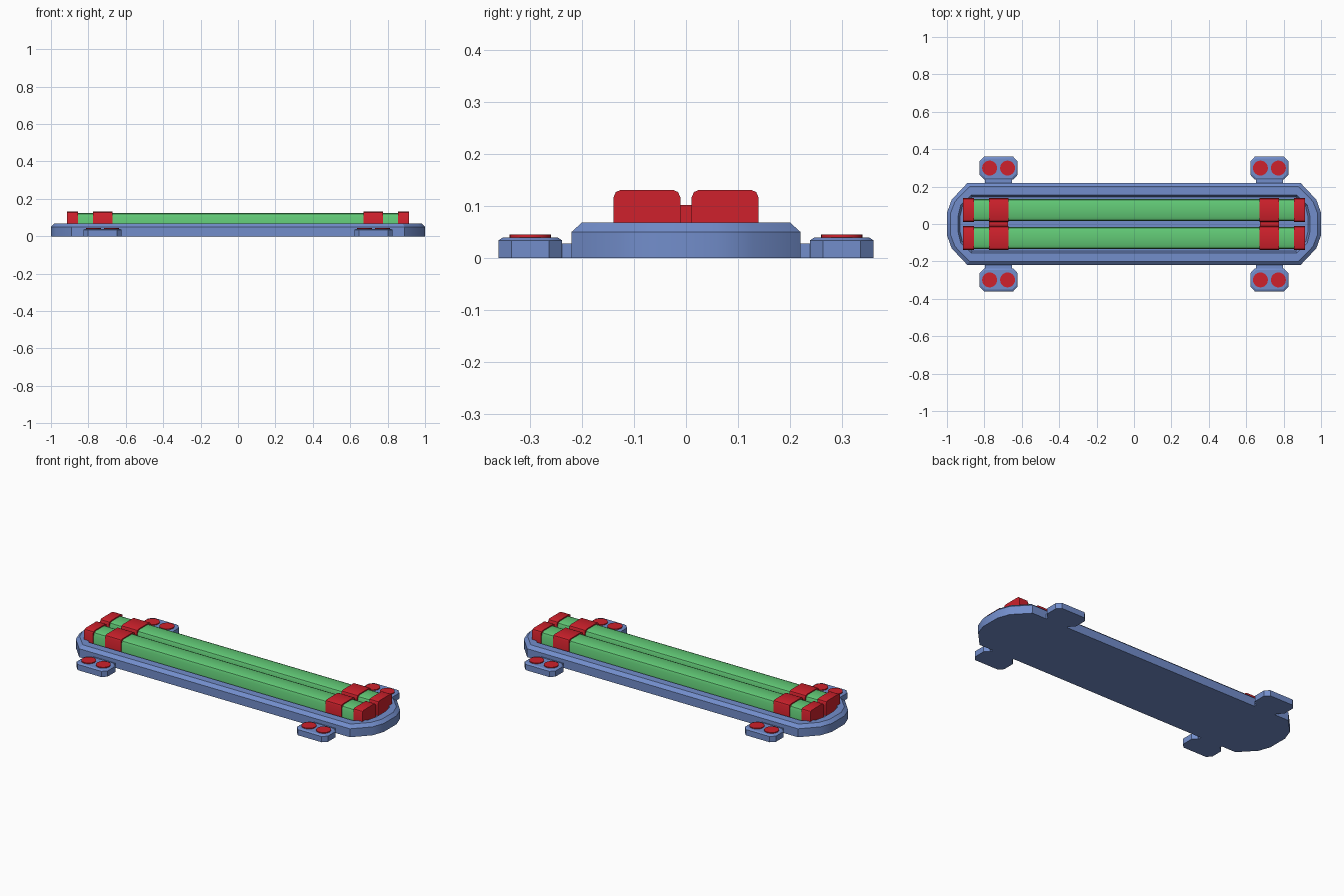
import bpy, bmesh

if "Cube" in bpy.data.objects:
    bpy.data.objects.remove(bpy.data.objects["Cube"])

def material(name, color):
    m = bpy.data.materials.new(name)
    m.diffuse_color = color
    m.use_nodes = True
    m.node_tree.nodes["Principled BSDF"].inputs["Base Color"].default_value = m.diffuse_color
    return m

BLUE = material("blue", (0.17, 0.27, 0.60, 1))
GREEN = material("green", (0.12, 0.58, 0.18, 1))
RED = material("red", (0.62, 0.015, 0.025, 1))

def finish(bm, name, mat, angle=0.5):
    bmesh.ops.recalc_face_normals(bm, faces=bm.faces)
    me = bpy.data.meshes.new(name)
    bm.to_mesh(me)
    bm.free()
    ob = bpy.data.objects.new(name, me)
    bpy.context.collection.objects.link(ob)
    me.materials.append(mat)
    bpy.ops.object.select_all(action='DESELECT')
    ob.select_set(True)
    bpy.context.view_layer.objects.active = ob
    bpy.ops.object.shade_smooth_by_angle(angle=angle)
    return ob

def loft(name, rings, mat):
    """Skin closed rings of equal length and cap both ends."""
    bm = bmesh.new()
    loops = [[bm.verts.new(p) for p in r] for r in rings]
    n = len(loops[0])
    for a, b in zip(loops, loops[1:]):
        for i in range(n):
            j = (i + 1) % n
            bm.faces.new((a[i], a[j], b[j], b[i]))
    bm.faces.new(loops[0])
    bm.faces.new(loops[-1])
    return finish(bm, name, mat)

def outline(corner, z, cx=0, cy=0):
    """Mirror one corner's points into a full ring."""
    q = list(corner)
    half = q + [(-x, y) for x, y in reversed(q)]
    pts = half + [(x, -y) for x, y in reversed(half)]
    return [(cx + x, cy + y, z) for x, y in pts]

def bar(name, x0, x1, cy, half, top, r, mat, bottom=0.04):
    """Lengthwise block with rounded upper edges."""
    sec = [(-half, bottom), (-half, top - r), (-half + r * .3, top - r * .3), (-half + r, top),
           (half - r, top), (half - r * .3, top - r * .3), (half, top - r), (half, bottom)]
    return loft(name, [[(x, cy + y, z) for y, z in sec] for x in (x0, x1)], mat)

# Tray: chamfered rim with a sunken floor
outer = [(1.0, 0.06), (0.975, 0.13), (0.89, 0.22)]
rim = [(0.982, 0.055), (0.957, 0.12), (0.88, 0.20)]
inner = [(0.94, 0.045), (0.927, 0.10), (0.87, 0.155)]
floor = [(0.93, 0.04), (0.917, 0.095), (0.865, 0.145)]
loft("tray", [outline(outer, 0), outline(outer, 0.05), outline(rim, 0.068),
              outline(inner, 0.068), outline(floor, 0.046)], BLUE)

# Two tubes with end caps and clamps
for sy, side in ((-1, "front"), (1, "back")):
    cy = sy * 0.075
    bar(side + "_tube", -0.9, 0.9, cy, 0.059, 0.125, 0.022, GREEN)
    for sx, end in ((-1, "left"), (1, "right")):
        tag = side + "_" + end
        for part, a, b in (("end_cap", 0.855, 0.914), ("clamp", 0.672, 0.776)):
            xs = sorted((sx * a, sx * b))
            bar(tag + "_" + part, xs[0], xs[1], cy, 0.064, 0.131, 0.014, RED)

        # Mounting tab, its neck and two studs
        tx, ty = sx * 0.724, sy * 0.299
        tab = [(0.102, 0.036), (0.078, 0.061)]
        top = [(0.092, 0.031), (0.073, 0.052)]
        loft(tag + "_tab", [outline(tab, 0, tx, ty), outline(tab, 0.034, tx, ty),
                            outline(top, 0.04, tx, ty)], BLUE)
        neck = [(0.072, 0.03)]
        loft(tag + "_neck", [outline(neck, 0, tx, sy * 0.23),
                             outline(neck, 0.028, tx, sy * 0.23)], BLUE)
        for i, dx in enumerate((-0.048, 0.048)):
            bpy.ops.mesh.primitive_cylinder_add(vertices=24, radius=0.04, depth=0.015,
                                                location=(tx + dx, ty, 0.0375))
            ob = bpy.context.object
            ob.name = f"{tag}_stud_{i + 1}"
            ob.data.materials.append(RED)
            bpy.ops.object.shade_smooth_by_angle(angle=0.5)

# Bridges joining each pair of clamps
for sx, end in ((-1, "left"), (1, "right")):
    xs = sorted((sx * 0.674, sx * 0.774))
    bar(end + "_clamp_bridge", xs[0], xs[1], 0, 0.02, 0.102, 0.003, RED)
